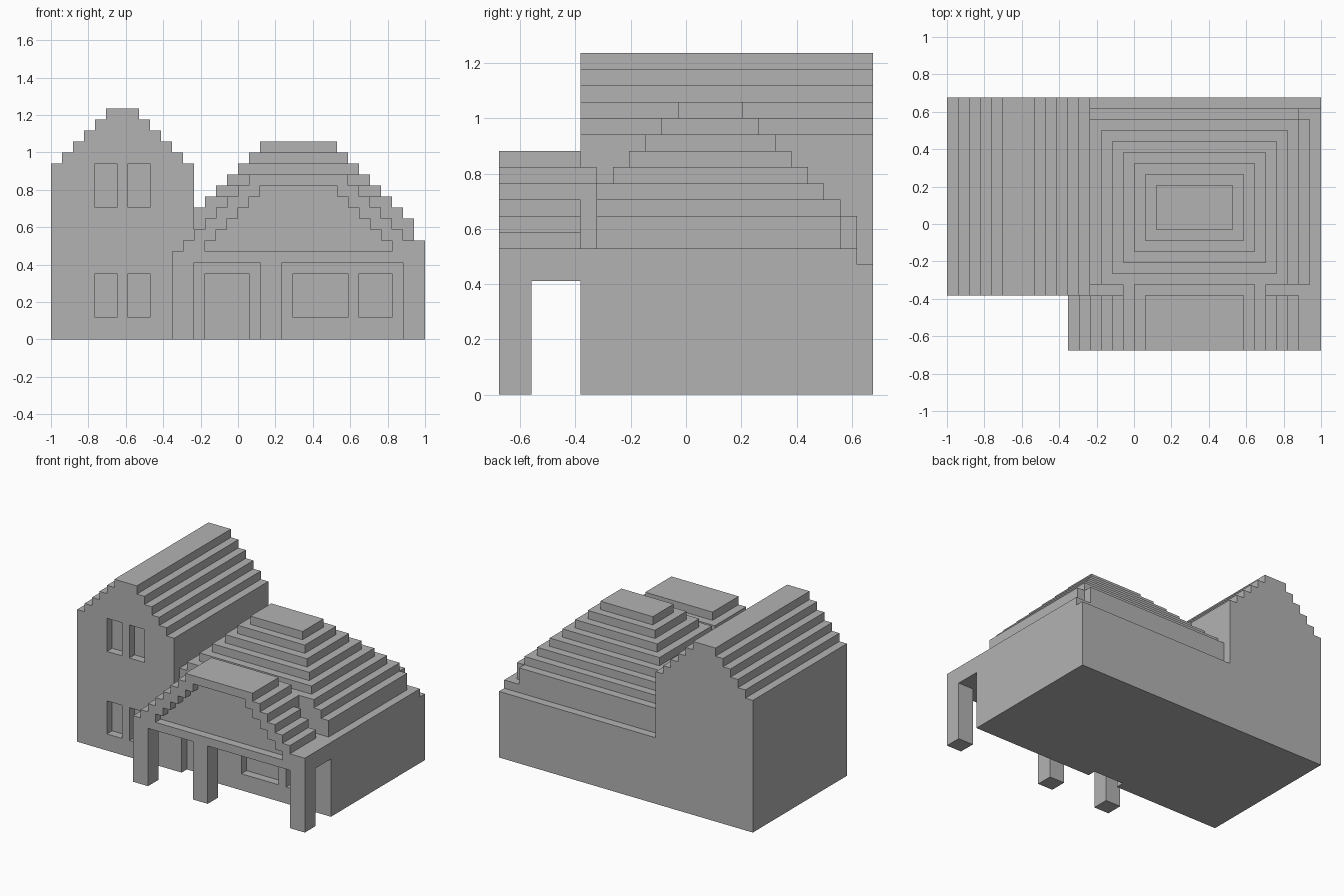
import bpy
import bmesh
from mathutils import Vector

U = 2 / 34                      # one building block
ORIGIN = Vector((-17, -11.5, 0))

if "Cube" in bpy.data.objects:
    bpy.data.objects.remove(bpy.data.objects["Cube"])

plaster = bpy.data.materials.new("plain_grey")
plaster.use_nodes = True
GREY = (0.45, 0.45, 0.45, 1)
plaster.diffuse_color = GREY
plaster.node_tree.nodes["Principled BSDF"].inputs["Base Color"].default_value = GREY


def finish(name, bm):
    """Turn a bmesh in block units into a scaled, centred object."""
    bmesh.ops.recalc_face_normals(bm, faces=bm.faces)
    for v in bm.verts:
        v.co = (v.co + ORIGIN) * U
    mesh = bpy.data.meshes.new(name)
    bm.to_mesh(mesh)
    bm.free()
    mesh.materials.append(plaster)
    ob = bpy.data.objects.new(name, mesh)
    bpy.context.collection.objects.link(ob)
    return ob


def boxes(name, *specs):
    """Boxes given as x range, y range, z range."""
    bm = bmesh.new()
    for x0, x1, y0, y1, z0, z1 in specs:
        geo = bmesh.ops.create_cube(bm, size=1)
        for v in geo["verts"]:
            v.co = Vector(((x0 + x1) / 2 + v.co.x * (x1 - x0),
                           (y0 + y1) / 2 + v.co.y * (y1 - y0),
                           (z0 + z1) / 2 + v.co.z * (z1 - z0)))
    return finish(name, bm)


def stepped_prism(name, tiers, y0, y1):
    """Stepped gable outline, tiers of (x0, x1, z0, z1), extruded in y."""
    right = [(t[1], z) for t in tiers for z in t[2:]]
    left = [(t[0], z) for t in reversed(tiers) for z in reversed(t[2:])]
    bm = bmesh.new()
    face = bm.faces.new([bm.verts.new((x, y0, z)) for x, z in right + left])
    geo = bmesh.ops.extrude_face_region(bm, geom=[face])["geom"]
    for v in geo:
        if isinstance(v, bmesh.types.BMVert):
            v.co.y = y1
    return finish(name, bm)


def gable_tiers(x0, x1, z, count):
    """Tiers one block high that step in one block per side."""
    return [(x0 + n, x1 - n, z + n, z + n + 1) for n in range(count)]


def carve(ob, cutter):
    mod = ob.modifiers.new("recess", "BOOLEAN")
    mod.operation = "DIFFERENCE"
    mod.solver = "EXACT"
    mod.object = cutter
    bpy.context.view_layer.objects.active = ob
    bpy.ops.object.modifier_apply(modifier=mod.name)
    bpy.data.objects.remove(cutter)


# Tall wing with a stepped gable roof and four recessed windows
tower = stepped_prism("tall_wing", [(0, 13, 0, 16)] + gable_tiers(1, 12, 16, 5), 5, 23)
carve(tower, boxes("window_cutter", *[(x, x + 2, 4, 6, z, z + 4)
                                      for x in (4, 7) for z in (2, 12)]))

# Low wing walls with door and two windows
walls = boxes("main_walls", (13, 34, 5, 23, 0, 8))
carve(walls, boxes("opening_cutter", (14, 18, 4, 6, -1, 6),
                   (22, 27, 4, 6, 2, 6), (28, 31, 4, 6, 2, 6)))
boxes("wall_top", (13, 34, 5, 22, 8, 9))

# Stepped hip roof with its eaves
boxes("roof_eaves", (13, 33, 6, 21, 9, 11), (13, 32, 21, 22, 9, 11))
tiers = [(13, 32, 6, 21, 11, 12), (14, 31, 6, 20, 12, 13)]
tiers += [(15 + n, 30 - n, 7 + n, 19 - n, 13 + n, 14 + n) for n in range(5)]
boxes("hip_roof", *tiers)

# Porch gable with recessed pediment
porch = stepped_prism("porch_roof", [(11, 34, 7, 8), (12, 34, 8, 9)]
                      + gable_tiers(13, 32, 9, 6), 0, 5)
carve(porch, stepped_prism("pediment_cutter", gable_tiers(14, 31, 8, 6), -1, 1))

# Link between porch gable and hip roof
stepped_prism("porch_roof_link", [(16, 29, 9, 13), (17, 28, 13, 14)], 5, 6)

# Porch posts
for name, x in (("right_post", 11), ("middle_post", 19), ("left_post", 32)):
    boxes(name, (x, x + 2, 0, 2, 0, 7))
